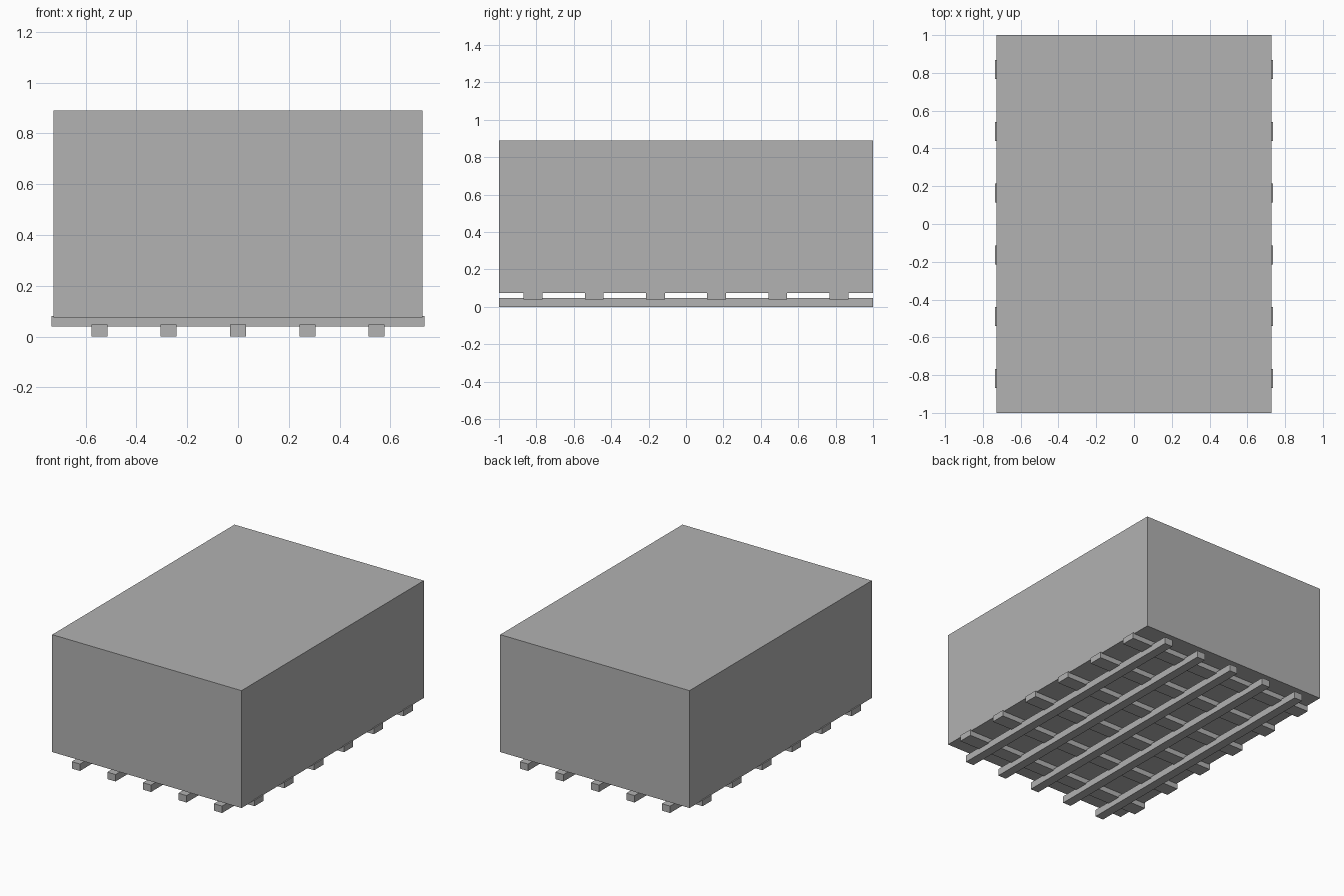
import bpy

default = bpy.data.objects.get("Cube")
if default:
    bpy.data.objects.remove(default, do_unlink=True)

grey = bpy.data.materials.new("plain_grey")
grey.use_nodes = True
colour = (0.445, 0.445, 0.445, 1)
grey.diffuse_color = colour
grey.node_tree.nodes["Principled BSDF"].inputs["Base Color"].default_value = colour


def box(name, x, y, width, depth, bottom, top):
    """Add a flat-sided block standing between two heights."""
    bpy.ops.mesh.primitive_cube_add(size=1, location=(x, y, (bottom + top) / 2))
    obj = bpy.context.object
    obj.name = name
    obj.scale = (width, depth, top - bottom)
    bpy.ops.object.transform_apply(location=False, rotation=False, scale=True)
    obj.data.materials.append(grey)
    return obj


# Large load block
box("cargo_block", 0, 0, 1.454, 2.0, 0.075, 0.89)

# Runners along the length, resting on the ground
for i in range(5):
    box(f"ground_runner_{i + 1}", (i - 2) * 0.273, 0, 0.063, 1.998, 0, 0.048)

# Cross slats between runners and load
for i in range(6):
    box(f"cross_slat_{i + 1}", 0, (i - 2.5) * 0.327, 1.47, 0.1, 0.039, 0.081)
